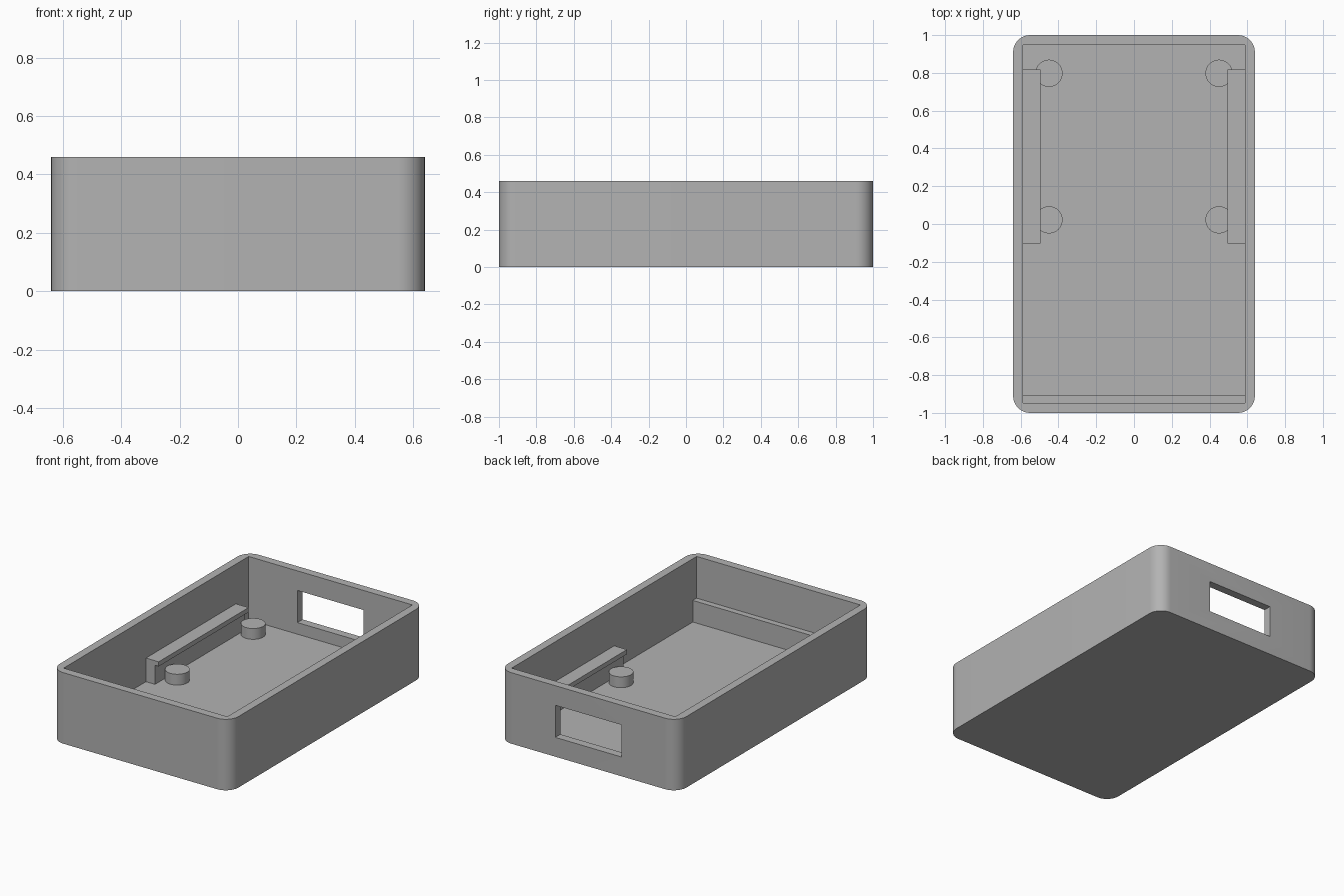
import bpy, bmesh
from math import radians, cos, sin

default = bpy.data.objects.get("Cube")
if default:
    bpy.data.objects.remove(default, do_unlink=True)

WIDTH, DEPTH, HEIGHT = 1.28, 2.0, 0.46
FLOOR, WALL, RADIUS = 0.05, 0.053, 0.09
INNER_X, INNER_Y = WIDTH / 2 - WALL, DEPTH / 2 - WALL
SINK = 0.01  # overlap of the fittings with the shell

plastic = bpy.data.materials.new("grey plastic")
plastic.use_nodes = True
GREY = (0.45, 0.45, 0.45, 1)
plastic.diffuse_color = GREY
plastic.node_tree.nodes["Principled BSDF"].inputs["Base Color"].default_value = GREY


def prism(name, outline, direction):
    """Extrude a closed outline of 3D points along a direction."""
    bm = bmesh.new()
    face = bm.faces.new([bm.verts.new(p) for p in outline])
    new = bmesh.ops.extrude_face_region(bm, geom=[face])["geom"]
    bmesh.ops.translate(bm, vec=direction,
                        verts=[v for v in new if isinstance(v, bmesh.types.BMVert)])
    bmesh.ops.recalc_face_normals(bm, faces=bm.faces)
    mesh = bpy.data.meshes.new(name)
    bm.to_mesh(mesh)
    bm.free()
    mesh.materials.append(plastic)
    obj = bpy.data.objects.new(name, mesh)
    bpy.context.collection.objects.link(obj)
    return obj


def box(name, x0, x1, y0, y1, z0, z1):
    return prism(name, [(x0, y0, z0), (x1, y0, z0), (x1, y1, z0), (x0, y1, z0)],
                 (0, 0, z1 - z0))


def select_only(obj):
    bpy.ops.object.select_all(action='DESELECT')
    obj.select_set(True)
    bpy.context.view_layer.objects.active = obj


def smooth(obj):
    select_only(obj)
    bpy.ops.object.shade_smooth_by_angle(angle=radians(30))


def cut(obj, cutter):
    cutter.hide_render = True
    mod = obj.modifiers.new("cut", 'BOOLEAN')
    mod.operation, mod.solver, mod.object = 'DIFFERENCE', 'EXACT', cutter
    select_only(obj)
    bpy.ops.object.modifier_apply(modifier=mod.name)
    bpy.data.objects.remove(cutter, do_unlink=True)


# Open tray with rounded upright corners
STEPS = 10
outline = []
for quarter, (sx, sy) in enumerate([(1, 1), (-1, 1), (-1, -1), (1, -1)]):
    for i in range(STEPS + 1):
        a = radians(90 * (quarter + i / STEPS))
        outline.append((sx * (WIDTH / 2 - RADIUS) + RADIUS * cos(a),
                        sy * (DEPTH / 2 - RADIUS) + RADIUS * sin(a), 0))
shell = prism("case_shell", outline, (0, 0, HEIGHT))
cut(shell, box("cavity_cutter", -INNER_X, INNER_X, -INNER_Y, INNER_Y, FLOOR, HEIGHT + 0.1))

# Port opening through the back wall
cut(shell, box("port_cutter", -0.237, 0.237, INNER_Y - 0.1, DEPTH / 2 + 0.1, 0.125, 0.333))
smooth(shell)

# Low ledge along the inside of the front wall
box("front_ledge", -INNER_X - SINK, INNER_X + SINK, -INNER_Y - SINK, -0.908,
    FLOOR - SINK, 0.19)

# Side rails with an overhanging lip, and round standoffs
RAIL_TOP, LIP, RAIL_FRONT, RAIL_BACK = 0.203, 0.03, -0.104, 0.817
for side, s in (("left", 1), ("right", -1)):
    profile = [(INNER_X + SINK, FLOOR - SINK), (0.522, FLOOR - SINK),
               (0.522, RAIL_TOP - LIP), (0.496, RAIL_TOP - LIP),
               (0.496, RAIL_TOP), (INNER_X + SINK, RAIL_TOP)]
    prism(side + "_rail", [(s * x, RAIL_FRONT, z) for x, z in profile],
          (0, RAIL_BACK - RAIL_FRONT, 0))
    for end, y in (("front", 0.022), ("back", 0.798)):
        ring = [(s * 0.45 + 0.072 * cos(radians(a)), y + 0.072 * sin(radians(a)),
                 FLOOR - SINK) for a in range(0, 360, 9)]
        smooth(prism(f"{side}_{end}_standoff", ring, (0, 0, 0.12 - FLOOR + SINK)))
